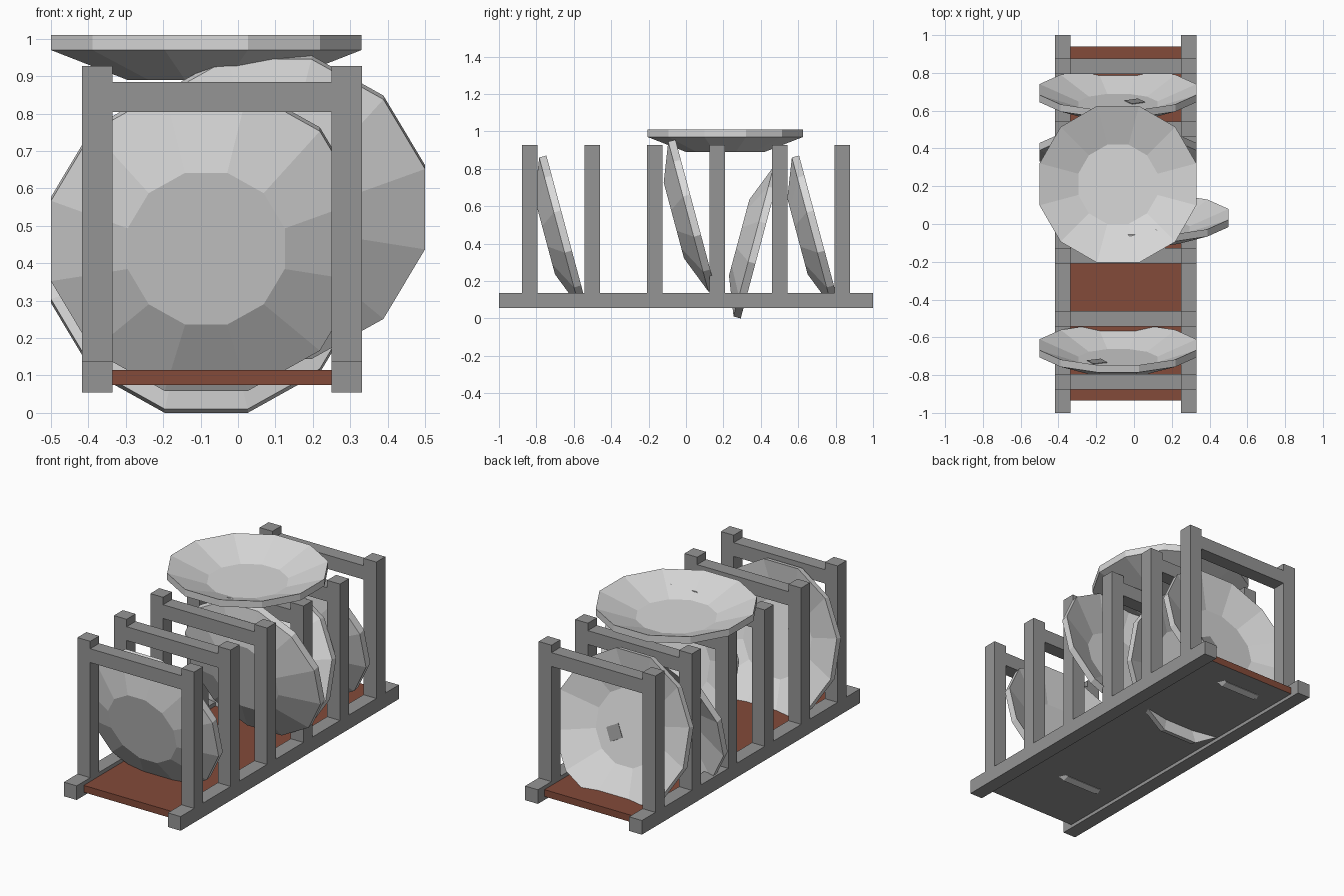
import bpy, bmesh, math
from mathutils import Vector, Matrix

if "Cube" in bpy.data.objects:
    bpy.data.objects.remove(bpy.data.objects["Cube"])


def material(name, rgb):
    m = bpy.data.materials.new(name)
    m.diffuse_color = (*rgb, 1)
    m.use_nodes = True
    m.node_tree.nodes["Principled BSDF"].inputs["Base Color"].default_value = m.diffuse_color
    return m


GREY = material("rack grey", (0.30, 0.30, 0.30))
BROWN = material("board brown", (0.23, 0.07, 0.042))
WHITE = material("plate white", (0.69, 0.69, 0.69))


def finish(bm, name, *mats):
    bmesh.ops.recalc_face_normals(bm, faces=bm.faces)
    me = bpy.data.meshes.new(name)
    bm.to_mesh(me)
    bm.free()
    ob = bpy.data.objects.new(name, me)
    for m in mats:
        me.materials.append(m)
    bpy.context.collection.objects.link(ob)
    return ob


def box(name, lo, hi, *mats):
    lo, hi = Vector(lo), Vector(hi)
    bm = bmesh.new()
    bmesh.ops.create_cube(bm, size=1, matrix=Matrix.Translation((lo + hi) / 2)
                          @ Matrix.Diagonal((*(hi - lo), 1)))
    return finish(bm, name, *mats)


# Rack: two long rails, six frames of two posts and a crossbar
XL, XR, T = (-0.417, -0.335), (0.25, 0.332), 0.041
for side, (x0, x1) in (("left", XL), ("right", XR)):
    box(side + "_rail", (x0, -1, 0.055), (x1, 1, 0.137), GREY)
for i in range(6):
    y = -0.835 + i * 0.334
    for side, (x0, x1) in (("left", XL), ("right", XR)):
        box(f"{side}_post_{i+1}", (x0, y - T, 0.137), (x1, y + T, 0.928), GREY)
    box(f"crossbar_{i+1}", (XL[1], y - T, 0.805), (XR[0], y + T, 0.885), GREY)

# Base board: brown with a grey underside
board = box("base_board", (XL[1], -0.935, 0.075), (XR[0], 0.94, 0.115), BROWN, GREY)
for p in board.data.polygons:
    p.material_index = 1 if p.normal.z < -0.5 else 0

# Plates: twelve-sided dishes, origin at the centre of the rim plane
SIDES = 12
K = 1 / math.cos(math.pi / SIDES)
FLOOR, RIM, DEPTH, THICK = 0.21 * K, 0.415 * K, 0.08, 0.04


def plate(name, loc, tilt):
    bm = bmesh.new()
    rings = []
    for r, z in ((FLOOR, -DEPTH - THICK), (RIM, -THICK), (RIM, 0), (FLOOR, -DEPTH)):
        rings.append([bm.verts.new((r * math.cos(a), r * math.sin(a), z))
                      for a in (math.radians(15 + 30 * k) for k in range(SIDES))])
    for a, b in zip(rings, rings[1:]):
        for k in range(SIDES):
            n = (k + 1) % SIDES
            bm.faces.new((a[k], a[n], b[n], b[k]))
    bm.faces.new(rings[0])
    bm.faces.new(rings[-1])
    ob = finish(bm, name, WHITE)
    ob.matrix_world = Matrix.Translation(loc) @ Matrix.Rotation(math.radians(tilt), 4, 'X')
    return ob


plates = [
    plate("front_plate", (-0.085, -0.639, 0.47), -75),
    plate("middle_plate", (0.085, 0.051, 0.555), -75),
    plate("reversed_plate", (-0.085, 0.40, 0.401), -105),
    plate("back_plate", (-0.085, 0.712, 0.47), -75),
    plate("top_plate", (-0.085, 0.21, 1.01), 0),
]


# Small grey stains lying on the dish surface
def stain(ob, x, y, size):
    r = math.hypot(x, y)
    slope = 0 if r < FLOOR else math.atan2(DEPTH, RIM - FLOOR)
    z = -DEPTH + max(0, r - FLOOR) * math.tan(slope)
    s = box(ob.name + "_stain", (-size / 2, -size / 2, -0.003),
            (size / 2, size / 2, 0.003), GREY)
    s.matrix_world = (ob.matrix_world @ Matrix.Translation((x, y, z))
                      @ Matrix.Rotation(math.atan2(y, x), 4, 'Z')
                      @ Matrix.Rotation(-slope, 4, 'Y'))


stain(plates[0], -0.11, -0.05, 0.08)
stain(plates[3], 0.09, 0.05, 0.08)
stain(plates[4], 0.19, -0.29, 0.08)
